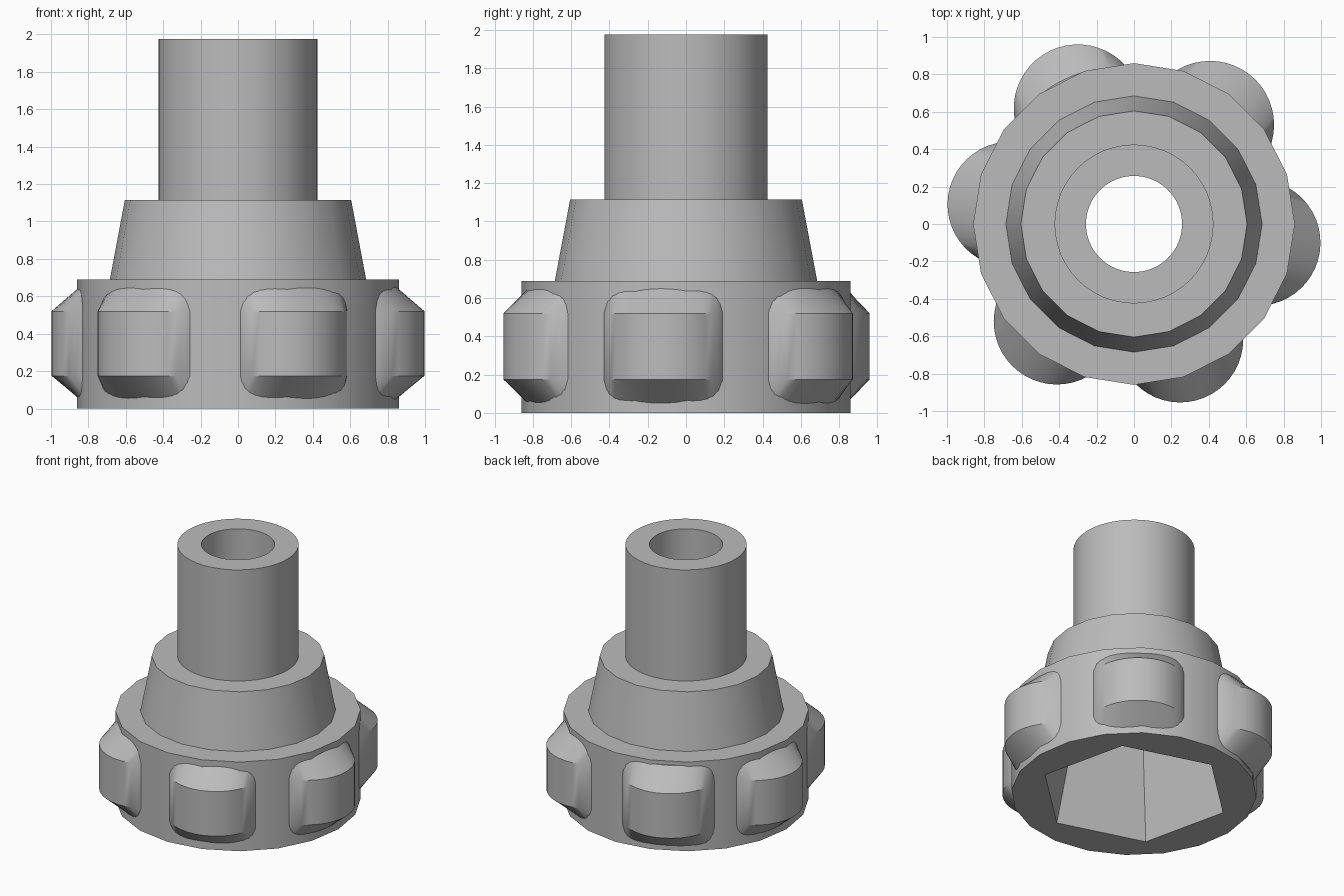
import bpy, bmesh, math
from mathutils import Matrix, Vector

cube = bpy.data.objects.get("Cube")
if cube:
    bpy.data.objects.remove(cube, do_unlink=True)

grey = bpy.data.materials.new("plain grey")
grey.use_nodes = True
colour = (0.5, 0.5, 0.5, 1)
grey.diffuse_color = colour
grey.node_tree.nodes["Principled BSDF"].inputs["Base Color"].default_value = colour


def loft(name, rings, closed=False):
    """Skin a stack of equal rings; cap both ends, or join them if closed."""
    bm = bmesh.new()
    loops = [[bm.verts.new(p) for p in ring] for ring in rings]
    pairs = list(zip(loops, loops[1:]))
    if closed:
        pairs.append((loops[-1], loops[0]))
    else:
        bm.faces.new(loops[0])
        bm.faces.new(loops[-1])
    for a, b in pairs:
        for i in range(len(a)):
            j = (i + 1) % len(a)
            bm.faces.new((a[i], a[j], b[j], b[i]))
    bmesh.ops.recalc_face_normals(bm, faces=bm.faces)
    mesh = bpy.data.meshes.new(name)
    bm.to_mesh(mesh)
    bm.free()
    mesh.materials.append(grey)
    ob = bpy.data.objects.new(name, mesh)
    bpy.context.collection.objects.link(ob)
    return ob


def circle(r, z, sides, turn=0.0):
    steps = [turn + math.tau * i / sides for i in range(sides)]
    return [Vector((r * math.cos(a), r * math.sin(a), z)) for a in steps]


def lathe(name, profile, sides, turn=0.0, closed=False):
    return loft(name, [circle(r, z, sides, turn) for r, z in profile], closed)


def select(ob):
    bpy.ops.object.select_all(action='DESELECT')
    ob.select_set(True)
    bpy.context.view_layer.objects.active = ob


def cut(ob, cutter):
    cutter.hide_render = True
    mod = ob.modifiers.new("cut", 'BOOLEAN')
    mod.operation = 'DIFFERENCE'
    mod.solver = 'EXACT'
    mod.object = cutter
    select(ob)
    bpy.ops.object.modifier_apply(modifier=mod.name)
    bpy.data.objects.remove(cutter, do_unlink=True)


BASE_TOP, CONE_TOP, TUBE_TOP, BORE = 0.69, 1.115, 1.975, 0.257
parts = []

# Knob body with tapered shoulder, hexagonal socket and round bore
body = lathe("knob_body", [(0.86, 0), (0.86, BASE_TOP), (0.685, BASE_TOP),
                           (0.605, CONE_TOP)], 20)
cut(body, lathe("socket_cutter", [(0.7, -0.1), (0.5, 0.8)], 6, math.radians(43)))
cut(body, lathe("bore_cutter", [(BORE, 0.5), (BORE, 1.3)], 48))
parts.append(body)

# Hollow neck tube
parts.append(lathe("neck_tube", [(BORE, CONE_TOP), (0.425, CONE_TOP),
                                 (0.425, TUBE_TOP), (BORE, TUBE_TOP)], 48, closed=True))


# Rounded finger grips: half cylinders that flatten towards the body
def grip(name, x, y, r):
    place = Matrix.Translation((x, y, 0)) @ Matrix.Rotation(math.atan2(y, x), 4, 'Z')
    rings = []
    for z, depth in ((0.04, 0.5), (0.175, 1), (0.52, 1), (0.66, 0.5)):
        arc = [math.pi * (i / 24 - 0.5) for i in range(25)]
        rings.append([place @ Vector((r * depth * math.cos(a), r * math.sin(a), z))
                      for a in arc])
    return loft(name, rings)


centres = [(0.66, -0.1, 0.337), (0.407, 0.53, 0.342), (-0.3, 0.617, 0.343),
           (-0.662, 0.105, 0.335), (-0.412, -0.52, 0.338), (0.247, -0.617, 0.337)]
for n, (x, y, r) in enumerate(centres, 1):
    parts.append(grip(f"finger_grip_{n}", x, y, r))

for ob in parts:
    select(ob)
    bpy.ops.object.shade_smooth_by_angle(angle=math.radians(30))
